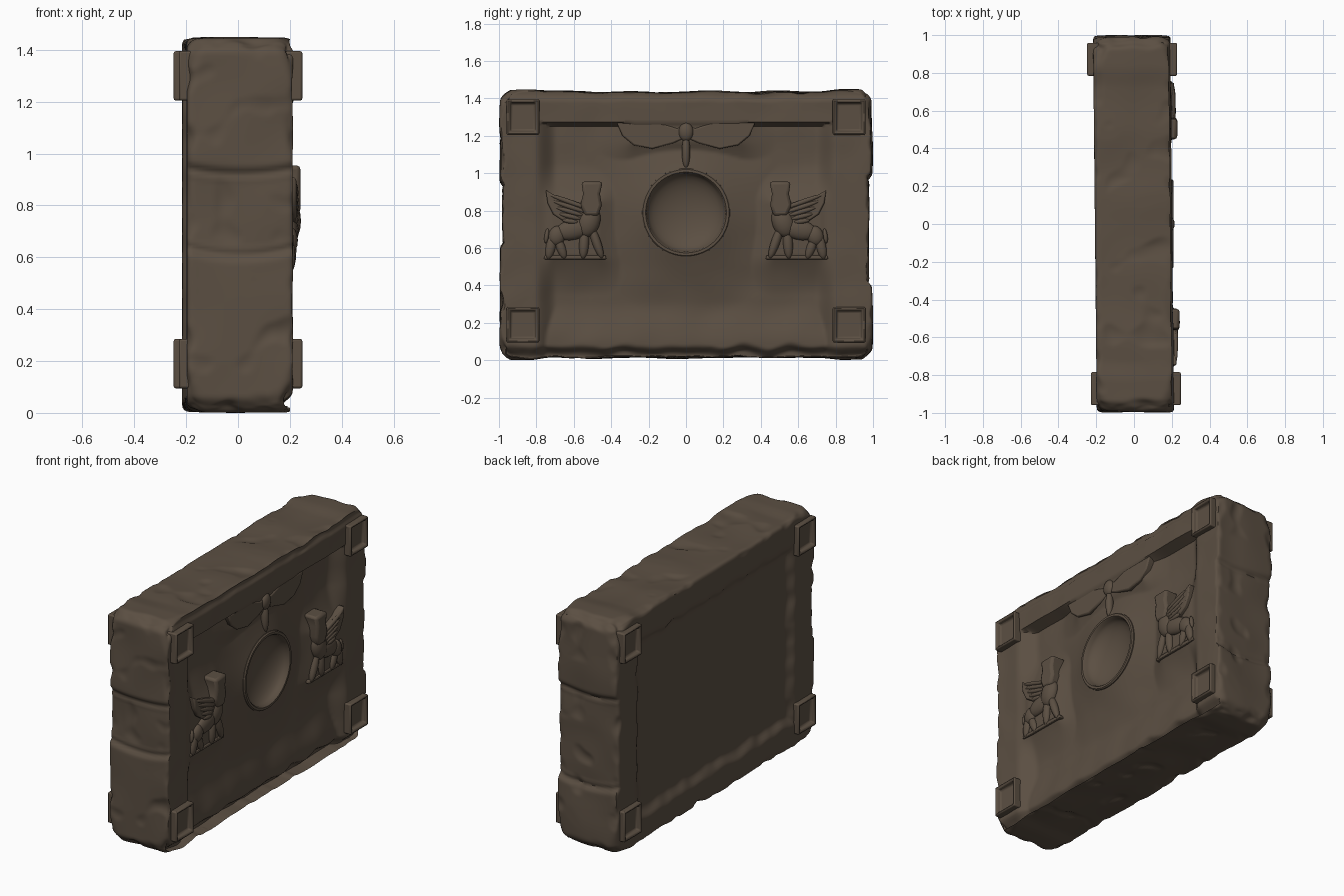
import bpy, bmesh, math
from mathutils import Vector, Matrix, noise

cube = bpy.data.objects.get("Cube")
if cube:
    bpy.data.objects.remove(cube)

W, L, H = 0.207, 1.0, 1.45        # half depth, half length, height
SKEW = 0.01                       # the slab is set slightly askew
stone = bpy.data.materials.new("brown stone")
stone.use_nodes = True
stone.diffuse_color = (0.105, 0.078, 0.055, 1)
bsdf = stone.node_tree.nodes["Principled BSDF"]
bsdf.inputs["Base Color"].default_value = stone.diffuse_color
bsdf.inputs["Roughness"].default_value = 0.9


def finish(name, bm, angle=35, bevel=0):
    bmesh.ops.recalc_face_normals(bm, faces=bm.faces)
    mesh = bpy.data.meshes.new(name)
    bm.to_mesh(mesh)
    bm.free()
    obj = bpy.data.objects.new(name, mesh)
    bpy.context.collection.objects.link(obj)
    mesh.materials.append(stone)
    if bevel:
        mod = obj.modifiers.new("Bevel", 'BEVEL')
        mod.width, mod.segments = bevel, 2
    bpy.ops.object.select_all(action='DESELECT')
    obj.select_set(True)
    bpy.context.view_layer.objects.active = obj
    bpy.ops.object.shade_smooth_by_angle(angle=math.radians(angle))
    return obj


def smooth(t):
    t = max(0, min(1, t))
    return t * t * (3 - 2 * t)


def box_dist(y, z, y0, y1, z0, z1):
    return math.hypot(max(y0 - y, 0, y - y1), max(z0 - z, 0, z - z1))


def relief(y, z):
    """Height of the carved face: frame, sunken field, ramps up to the carvings."""
    a = abs(y)
    r = math.hypot(y, z - 0.79)
    if r < 0.222:
        return 0.06
    sink = min(smooth((0.81 - a) / 0.12), 0.5 + 0.5 * smooth((z - 0.09) / 0.22), smooth((1.275 - z) / 0.025))
    ramps = (1 - (r - 0.23) / 0.34,
             0.95 - box_dist(a, z, 0.47, 0.72, 0.56, 0.84) / 0.22,
             0.9 - box_dist(a, z, 0, 0.28, 1.17, 1.3) / 0.22)
    lift = 0.97 * min(1, max(0, *ramps)) ** 1.6
    chips = 0.03 * noise.noise(Vector((y * 8, 2, 5)))
    ledge = 0.05 * smooth((0.08 + chips - z) / 0.07) + 0.014 * smooth((z - 1.385 - chips * 0.4) / 0.04)
    ripple = 0.006 * noise.noise(Vector((y * 6, z * 6, 9)))
    return 0.201 + ripple * (1 - lift) - 0.07 * sink * (1 - lift) - ledge


def back_panel(y, z):
    inside = min(0.8 - abs(y), z - 0.15, 1.29 - z)
    scallop = 0.025 * noise.noise(Vector((y * 9, z * 9, 4)))
    return W - 0.032 * smooth((inside + scallop) / 0.07)


def end_inset(y, z, x):
    """Worn middle course on each end, bounded by two curved joints."""
    low, high = (0.61, 0.92) if y < 0 else (0.4, 0.96)
    sag = 0.03 * (x / W) ** 2
    low, high = low + sag, high + sag * 0.7
    mid = smooth((z - low) / 0.04) * smooth((high - z) / 0.04)
    cut = sum(math.exp(-((z - j) / 0.018) ** 2) for j in (low, high))
    return 0.016 * mid + 0.02 * cut


def weather(p):
    x, y, z = p
    face_x = abs(x) > W - 1e-4
    # rounded, chipped edges, most worn at the eight corners
    chip = max(0, noise.noise(p * 9 + Vector((3, 1, 7))))
    corner = smooth((abs(y) - 0.8) / 0.2) * smooth((abs(z - H / 2) - 0.52) / 0.2)
    r = 0.022 + 0.06 * chip + 0.06 * corner
    q = Vector((max(-W + r, min(W - r, x)), max(-L + r, min(L - r, y)), max(r, min(H - r, z))))
    d = p - q
    out = q + d.normalized() * r if d.length > 1e-6 else p.copy()
    # broadly rounded corners of the outline
    r = 0.07 + 0.03 * noise.noise(p * 5)
    cy, cz = max(-L + r, min(L - r, out.y)), max(r, min(H - r, out.z))
    dy, dz = out.y - cy, out.z - cz
    dist = math.hypot(dy, dz)
    if dist > r:
        out.y, out.z = cy + dy * r / dist, cz + dz * r / dist
    # broad wear of the ends, top and bottom
    wear = max(0, 0.006 + 0.012 * noise.noise(p * 4) + 0.03 * max(0, noise.noise(p * 8) - 0.3))
    near_end = smooth((abs(y) - 0.9) / 0.08)
    out.y -= math.copysign(near_end * (wear + end_inset(y, z, x)), y)
    edge_z = smooth((abs(z - H / 2) - 0.64) / 0.07)
    middle = 1 - smooth((abs(y) - 0.72) / 0.12)
    out.z -= math.copysign(edge_z * (wear * (0.5 + 0.5 * middle) + 0.008 * middle), z - H / 2)
    # carved and plain broad sides
    if face_x:
        height = relief(y, z) if x > 0 else back_panel(y, z)
        out.x = math.copysign(min(height, abs(out.x)), x)
    out.x -= SKEW * y
    return out


# weathered slab
bm = bmesh.new()
nx, ny, nz = 32, 160, 116
half = Vector((W, L, H / 2))
for axis, (na, nb) in enumerate(((ny, nz), (nx, nz), (nx, ny))):
    a, b = [i for i in range(3) if i != axis]
    for side in (-1, 1):
        rows = []
        for i in range(na + 1):
            row = []
            for j in range(nb + 1):
                p = Vector((0, 0, 0))
                p[axis] = side * half[axis]
                p[a] = half[a] * (2 * i / na - 1)
                p[b] = half[b] * (2 * j / nb - 1)
                p.z += H / 2
                row.append(bm.verts.new(p))
            rows.append(row)
        for i in range(na):
            for j in range(nb):
                bm.faces.new((rows[i][j], rows[i + 1][j], rows[i + 1][j + 1], rows[i][j + 1]))
bmesh.ops.remove_doubles(bm, verts=bm.verts, dist=1e-4)
for v in bm.verts:
    v.co = weather(v.co.copy())
finish("weathered_slab", bm, 50)

# framed corner blocks on both broad sides
for sx in (-1, 1):
    for sy in (-1, 1):
        for zc in (0.19, 1.3):
            bm = bmesh.new()
            place = Matrix.Translation((sx * 0.188 - SKEW * sy, sy * 0.872, zc))
            bmesh.ops.create_cube(bm, size=1, matrix=place @ Matrix.Diagonal((0.1, 0.175, 0.19, 1)))
            bm.faces.ensure_lookup_table()
            face = max(bm.faces, key=lambda f: sx * f.calc_center_median().x)
            bmesh.ops.inset_region(bm, faces=[face], thickness=0.022)
            bmesh.ops.inset_region(bm, faces=[face], thickness=0.012, depth=-0.028)
            level = "lower" if zc < 1 else "upper"
            finish(f"{level}_{'back' if sx < 0 else 'face'}_corner_block_{'left' if sy > 0 else 'right'}", bm, 35, 0.008)

# round bowl with a raised rim
bm = bmesh.new()
profile = [(0.236, 0.1), (0.236, 0.202), (0.23, 0.209), (0.216, 0.209), (0.21, 0.202)]
profile += [(0.21 * math.cos(t * math.pi / 16), 0.2 - 0.09 * math.sin(t * math.pi / 16)) for t in range(1, 9)]
verts = [bm.verts.new((x, r, 0.79)) for r, x in profile]
edges = [bm.edges.new(pair) for pair in zip(verts, verts[1:])]
bmesh.ops.spin(bm, geom=verts + edges, cent=(0, 0, 0.79), axis=(1, 0, 0), angle=math.tau, steps=64)
bmesh.ops.remove_doubles(bm, verts=bm.verts, dist=1e-4)
finish("round_bowl", bm)


def plate(name, points, x0, x1, side=1, bevel=0.008):
    bm = bmesh.new()
    face = bm.faces.new([bm.verts.new((x0, side * y, z)) for y, z in points])
    top = bmesh.ops.extrude_face_region(bm, geom=[face])["geom"]
    bmesh.ops.translate(bm, vec=(x1 - x0, 0, 0), verts=[v for v in top if isinstance(v, bmesh.types.BMVert)])
    return finish(name, bm, 35, bevel)


def limb(bm, start, end, width, x=0.19, depth=0.03, side=1):
    """Stretched ellipsoid between two (y, z) points."""
    a, b = (Vector((x, side * p[0], p[1])) for p in (start, end))
    d = b - a
    turn = Matrix.Rotation(math.atan2(d.z, d.y), 4, 'X')
    bmesh.ops.create_uvsphere(bm, u_segments=16, v_segments=10, radius=1,
                              matrix=Matrix.Translation((a + b) / 2) @ turn
                              @ Matrix.Diagonal((depth, d.length / 2 + width * 0.4, width, 1)))


# winged emblem above the bowl
for side in (-1, 1):
    plate(f"emblem_wing_{side}", [(0, 1.25), (0.05, 1.24), (0.14, 1.27), (0.37, 1.27), (0.34, 1.2), (0.28, 1.15),
                                  (0.18, 1.13), (0.07, 1.16), (0, 1.19)], 0.1, 0.195, side)
bm = bmesh.new()
limb(bm, (-0.02, 1.22), (0.02, 1.22), 0.05, 0.19, 0.025)
limb(bm, (0, 1.2), (0, 1.03), 0.022, 0.185, 0.024)
finish("emblem_body", bm)

# winged beasts facing the bowl
for side in (-1, 1):
    base = 0.195 - SKEW * 0.6 * side
    bm = bmesh.new()
    for start, end, width, depth in (
            ((0.52, 0.72), (0.68, 0.68), 0.055, 0.033),      # trunk
            ((0.5, 0.8), (0.54, 0.68), 0.06, 0.042),         # chest
            ((0.68, 0.7), (0.7, 0.63), 0.045, 0.03),         # haunch
            ((0.71, 0.67), (0.735, 0.55), 0.026, 0.02),      # hind legs
            ((0.69, 0.66), (0.65, 0.55), 0.024, 0.02),
            ((0.54, 0.7), (0.55, 0.55), 0.026, 0.024),       # forelegs
            ((0.51, 0.72), (0.45, 0.55), 0.024, 0.024),
            ((0.74, 0.7), (0.75, 0.63), 0.012, 0.014)):      # tail
        limb(bm, start, end, width, base, depth, side)
    finish(f"beast_body_{side}", bm)
    plate(f"beast_wing_{side}", [(0.49, 0.76), (0.53, 0.83), (0.6, 0.85), (0.68, 0.87), (0.75, 0.91), (0.74, 0.84),
                                 (0.71, 0.78), (0.65, 0.74), (0.56, 0.72)], 0.12, base + 0.024, side)
    bm = bmesh.new()
    for i in range(5):
        limb(bm, (0.52 + 0.015 * i, 0.81 - 0.018 * i), (0.73 - 0.018 * i, 0.885 - 0.034 * i),
             0.013, base + 0.02, 0.012, side)
    finish(f"beast_feathers_{side}", bm)
    plate(f"beast_head_{side}", [(0.45, 0.83), (0.46, 0.89), (0.445, 0.955), (0.56, 0.955), (0.55, 0.89), (0.565, 0.83),
                                 (0.54, 0.77), (0.47, 0.77)], 0.12, base + 0.04, side, 0.016)
    plate(f"beast_plinth_{side}", [(0.425, 0.54), (0.76, 0.54), (0.755, 0.56), (0.43, 0.56)], 0.1, base + 0.005, side, 0.005)
